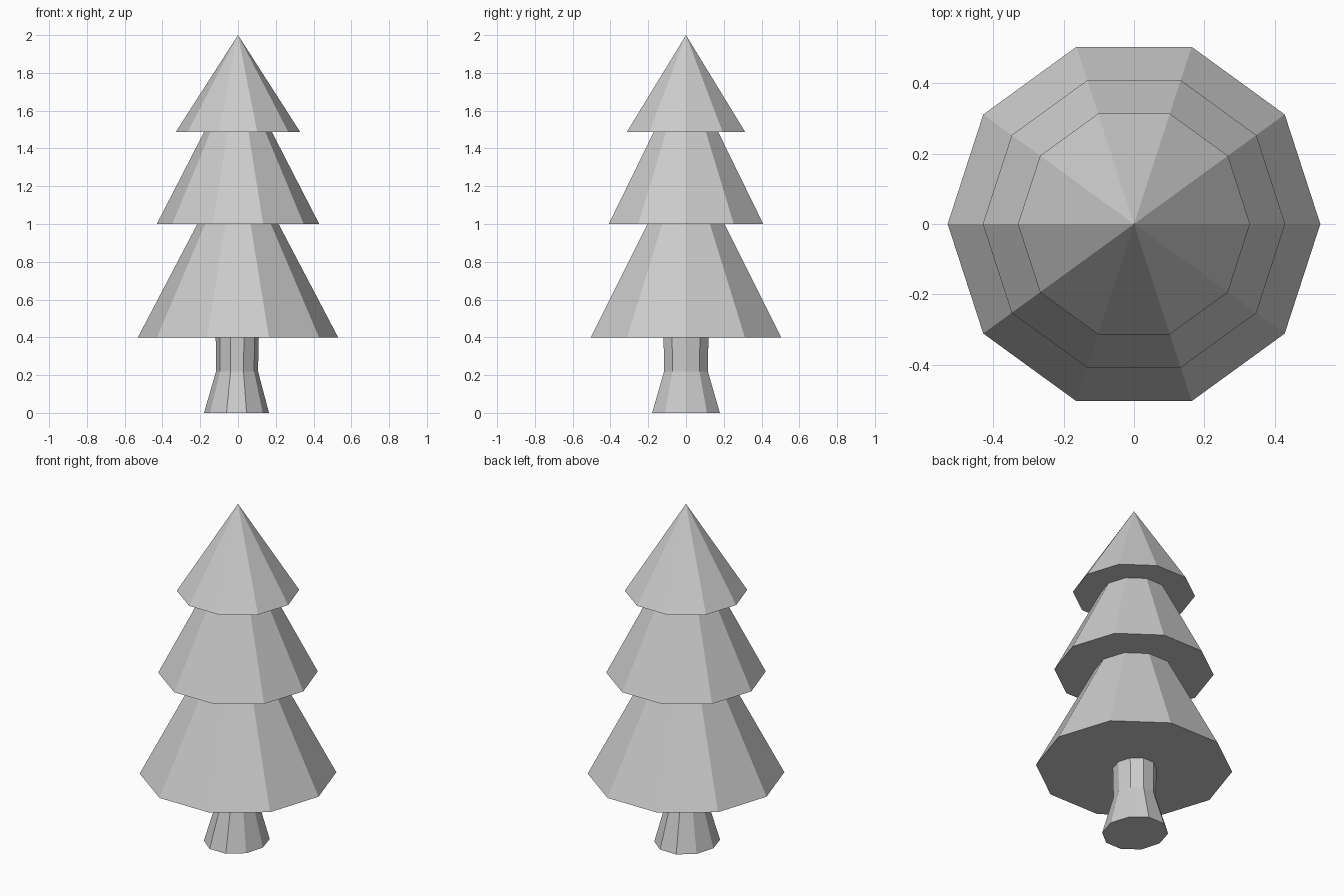
import bpy, bmesh
from math import sin, cos, tau

if "Cube" in bpy.data.objects:
    bpy.data.objects.remove(bpy.data.objects["Cube"])

SIDES = 10


def lathe(name, rings, y_scale=1.0):
    """Capped faceted solid from (radius, z, x_offset) rings; radius 0 makes a tip."""
    bm = bmesh.new()
    loops = []
    for r, z, dx in rings:
        n = SIDES if r else 1
        loops.append([bm.verts.new((dx + r * cos(tau * i / SIDES),
                                    y_scale * r * sin(tau * i / SIDES), z))
                      for i in range(n)])
    for a, b in zip(loops, loops[1:]):
        for i in range(SIDES):
            j = (i + 1) % SIDES
            if len(b) == 1:
                bm.faces.new((a[i], a[j], b[0]))
            else:
                bm.faces.new((a[i], a[j], b[j], b[i]))
    for loop in (loops[0], loops[-1]):
        if len(loop) > 1:
            bm.faces.new(loop)
    bmesh.ops.recalc_face_normals(bm, faces=bm.faces)
    mesh = bpy.data.meshes.new(name)
    bm.to_mesh(mesh)
    bm.free()
    obj = bpy.data.objects.new(name, mesh)
    bpy.context.collection.objects.link(obj)
    return obj


# Trunk: slightly oval, flared at the foot
lathe("trunk", [(0.172, 0, -0.008), (0.111, 0.22, -0.005), (0.114, 0.40, -0.004)],
      y_scale=1.096)

# Foliage: three stacked tiers, the top one pointed
lathe("lower_foliage", [(0.53, 0.40, 0), (0.215, 1.00, 0)])
lathe("middle_foliage", [(0.43, 1.00, 0), (0.18, 1.486, 0)])
lathe("top_foliage", [(0.33, 1.486, 0), (0, 2.0, 0)])
